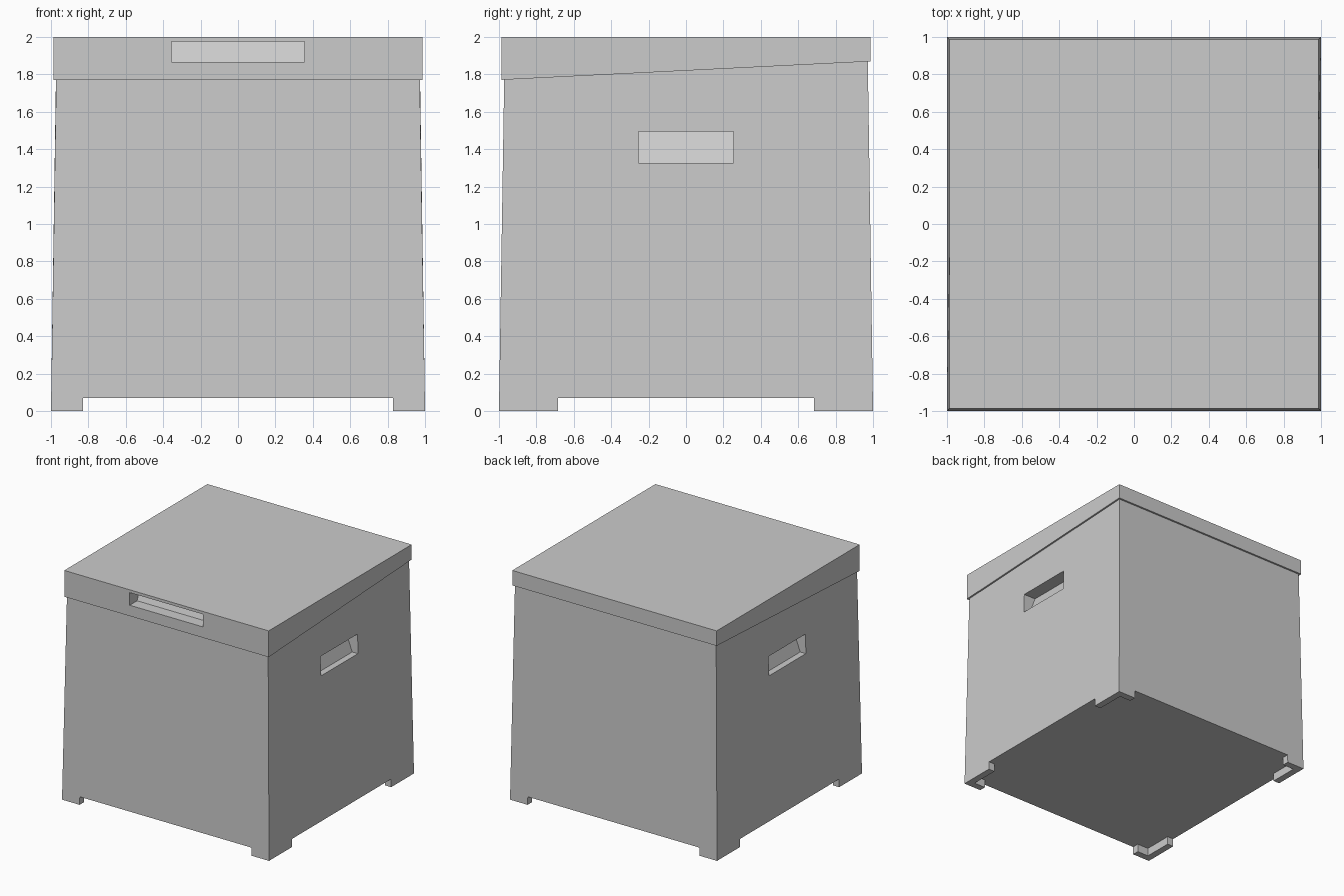
import bpy, bmesh

if "Cube" in bpy.data.objects:
    bpy.data.objects.remove(bpy.data.objects["Cube"])


def make_object(name, bm):
    bmesh.ops.recalc_face_normals(bm, faces=bm.faces)
    mesh = bpy.data.meshes.new(name)
    bm.to_mesh(mesh)
    bm.free()
    obj = bpy.data.objects.new(name, mesh)
    bpy.context.collection.objects.link(obj)
    return obj


def loft(name, lower, upper):
    """Closed solid between two matching loops of points."""
    bm = bmesh.new()
    a = [bm.verts.new(p) for p in lower]
    b = [bm.verts.new(p) for p in upper]
    bm.faces.new(a)
    bm.faces.new(b)
    for i in range(len(a)):
        j = (i + 1) % len(a)
        bm.faces.new((a[i], a[j], b[j], b[i]))
    return make_object(name, bm)


def square(half, height):
    """Square loop; height is a function of y."""
    corners = ((-1, -1), (1, -1), (1, 1), (-1, 1))
    return [(sx * half, sy * half, height(sy * half)) for sx, sy in corners]


def cut(target, cutter):
    mod = target.modifiers.new("recess", 'BOOLEAN')
    mod.operation = 'DIFFERENCE'
    mod.solver = 'EXACT'
    mod.object = cutter
    cutter.hide_render = True
    bpy.context.view_layer.objects.active = target
    bpy.ops.object.modifier_apply(modifier=mod.name)
    bpy.data.objects.remove(cutter)


def seam(y):
    return 1.82 + 0.05 * y


# Tapered body with a slanted top
body = loft("body", square(0.999, lambda y: 0.07), square(0.972, seam))

# Finger recesses in both sides: flat ceiling, back wall leaning inwards
for s in (-1, 1):
    profile = [(1.1, 1.325), (0.925, 1.325), (0.86, 1.495), (1.1, 1.495)]
    cut(body, loft("side_cutter",
                   [(s * x, -0.255, z) for x, z in profile],
                   [(s * x, 0.255, z) for x, z in profile]))

# Wedge-shaped lid with a small overhang
lid = loft("lid", square(0.987, seam), square(0.987, lambda y: 2.0))

# Front pull recess in the lid
profile = [(-1.1, 1.865), (-0.885, 1.865), (-0.84, 1.975), (-1.1, 1.975)]
cut(lid, loft("lid_cutter",
              [(-0.355, y, z) for y, z in profile],
              [(0.355, y, z) for y, z in profile]))

# L-shaped corner feet
T = 0.06
foot = [(1, 1), (0.83, 1), (0.83, 1 - T), (1 - T, 1 - T), (1 - T, 0.685), (1, 0.685)]
for side, sx in (("left", -1), ("right", 1)):
    for end, sy in (("front", -1), ("back", 1)):
        loft(f"{end}_{side}_foot",
             [(sx * x, sy * y, 0) for x, y in foot],
             [(sx * x * 0.999, sy * y * 0.999, 0.07) for x, y in foot])
